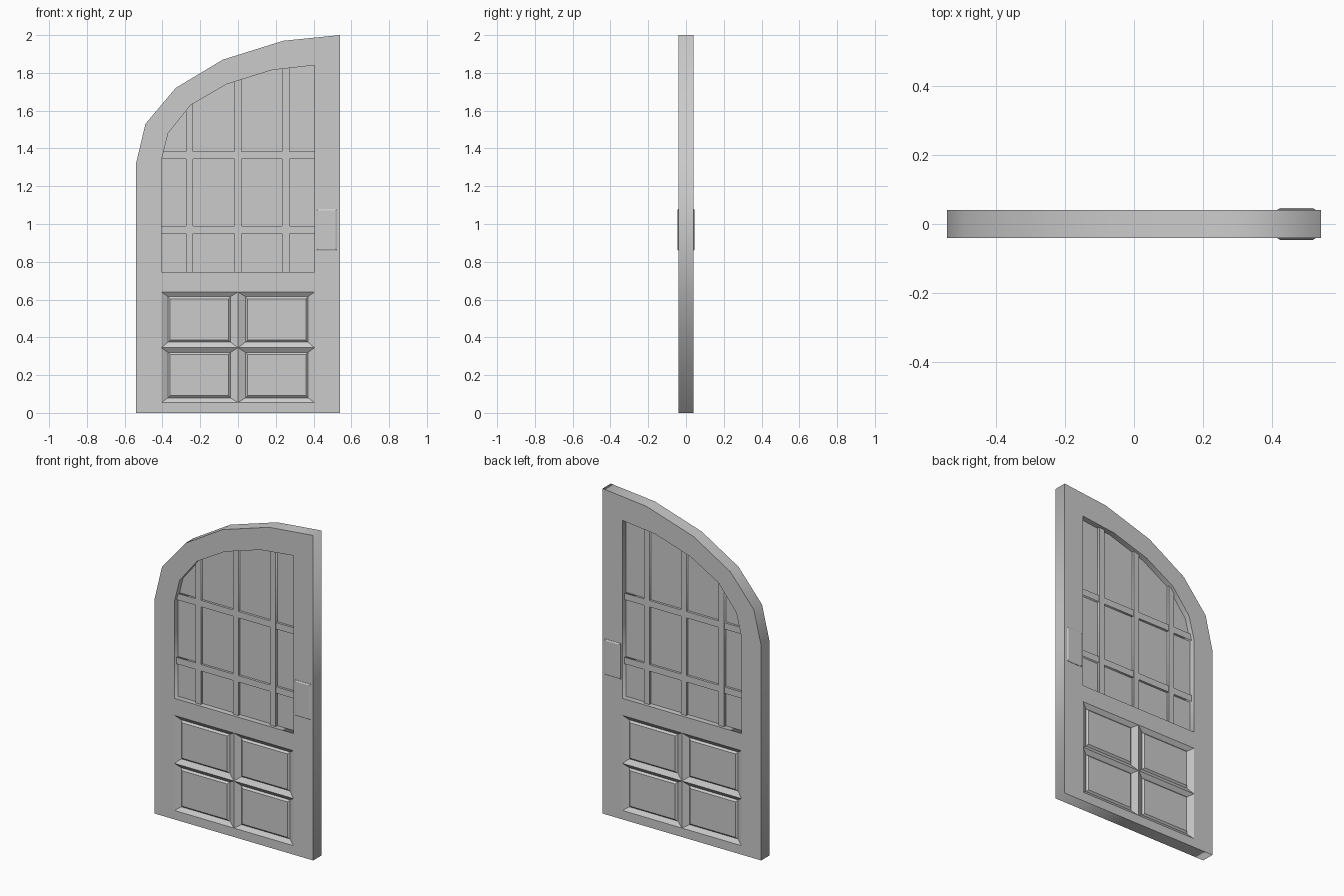
import bpy, bmesh

if "Cube" in bpy.data.objects:
    bpy.data.objects.remove(bpy.data.objects["Cube"])

T = 0.04  # half thickness of the door leaf

ARCH = [(-.54, 1.32), (-.49, 1.53), (-.33, 1.72), (-.08, 1.87), (.24, 1.97), (.54, 2.0)]
INNER = [(-.405, 1.34), (-.37, 1.48), (-.25, 1.63), (-.06, 1.74), (.18, 1.815), (.405, 1.84)]
OUTLINE = [(.54, 0), (-.54, 0)] + ARCH
WINDOW = [(.405, .745), (-.405, .745)] + INNER
PANELS = [(.405, .055), (-.405, .055), (-.405, .64), (.405, .64)]


def slab(name, loops, half):
    """Filled outline (with holes) in the xz plane, extruded along y."""
    cu = bpy.data.curves.new(name, 'CURVE')
    cu.dimensions, cu.fill_mode, cu.extrude = '2D', 'BOTH', half
    for pts in loops:
        sp = cu.splines.new('POLY')
        sp.points.add(len(pts) - 1)
        for p, (x, z) in zip(sp.points, pts):
            p.co = (x, z, 0, 1)
        sp.use_cyclic_u = True
    ob = bpy.data.objects.new(name, cu)
    ob.rotation_euler.x = 1.5707963
    bpy.context.collection.objects.link(ob)
    bpy.ops.object.select_all(action='DESELECT')
    ob.select_set(True)
    bpy.context.view_layer.objects.active = ob
    bpy.ops.object.convert(target='MESH')


def stepped(name, rings):
    """Concentric rectangles (x0, x1, z0, z1, y) bridged and capped, mirrored to the back."""
    bm = bmesh.new()
    prev = None
    for x0, x1, z0, z1, y in rings:
        ring = [bm.verts.new((x, y, z)) for x, z in ((x0, z0), (x1, z0), (x1, z1), (x0, z1))]
        if prev:
            for i in range(4):
                j = (i + 1) % 4
                bm.faces.new((prev[i], prev[j], ring[j], ring[i]))
        prev = ring
    bm.faces.new(prev)
    me = bpy.data.meshes.new(name)
    bm.to_mesh(me)
    bm.free()
    ob = bpy.data.objects.new(name, me)
    bpy.context.collection.objects.link(ob)
    m = ob.modifiers.new('mirror', 'MIRROR')
    m.use_axis = (False, True, False)
    m.use_mirror_merge = False


def bar(name, x0, x1, z0, z1, half):
    slab(name, [[(x0, z0), (x1, z0), (x1, z1), (x0, z1)]], half)


# door leaf and glass pane
slab('door_frame', [OUTLINE, WINDOW, PANELS], T)
slab('window_pane', [WINDOW], .006)

# glazing bars, ends tucked into the frame
for i, (x, top) in enumerate([(-.256, 1.65), (0, 1.77), (.253, 1.84)]):
    bar(f'vertical_bar_{i}', x - .019, x + .019, .74, top, .022)
for i, z in enumerate([.97, 1.365]):
    bar(f'horizontal_bar_{i}', -.402 if i else -.41, .41, z - .02, z + .02, .02)

# lower panels: sloped surround, then a raised bevelled field
for i, (x0, x1, a0, a1) in enumerate([(-.405, 0, -.37, -.04), (0, .405, .04, .37)]):
    for j, (z0, z1, b0, b1) in enumerate([(.055, .345, .08, .32), (.345, .64, .375, .615)]):
        e = .011
        stepped(f'panel_{i}{j}', [(x0, x1, z0, z1, -T),
                                  (a0, a1, b0, b1, -.022),
                                  (a0 + e, a1 - e, b0 + e, b1 - e, -.032)])

# lock plates on both faces
stepped('lock_plate', [(.415, .525, .86, 1.08, -T + .002),
                       (.415, .525, .86, 1.08, -.042),
                       (.423, .517, .868, 1.072, -.046)])
